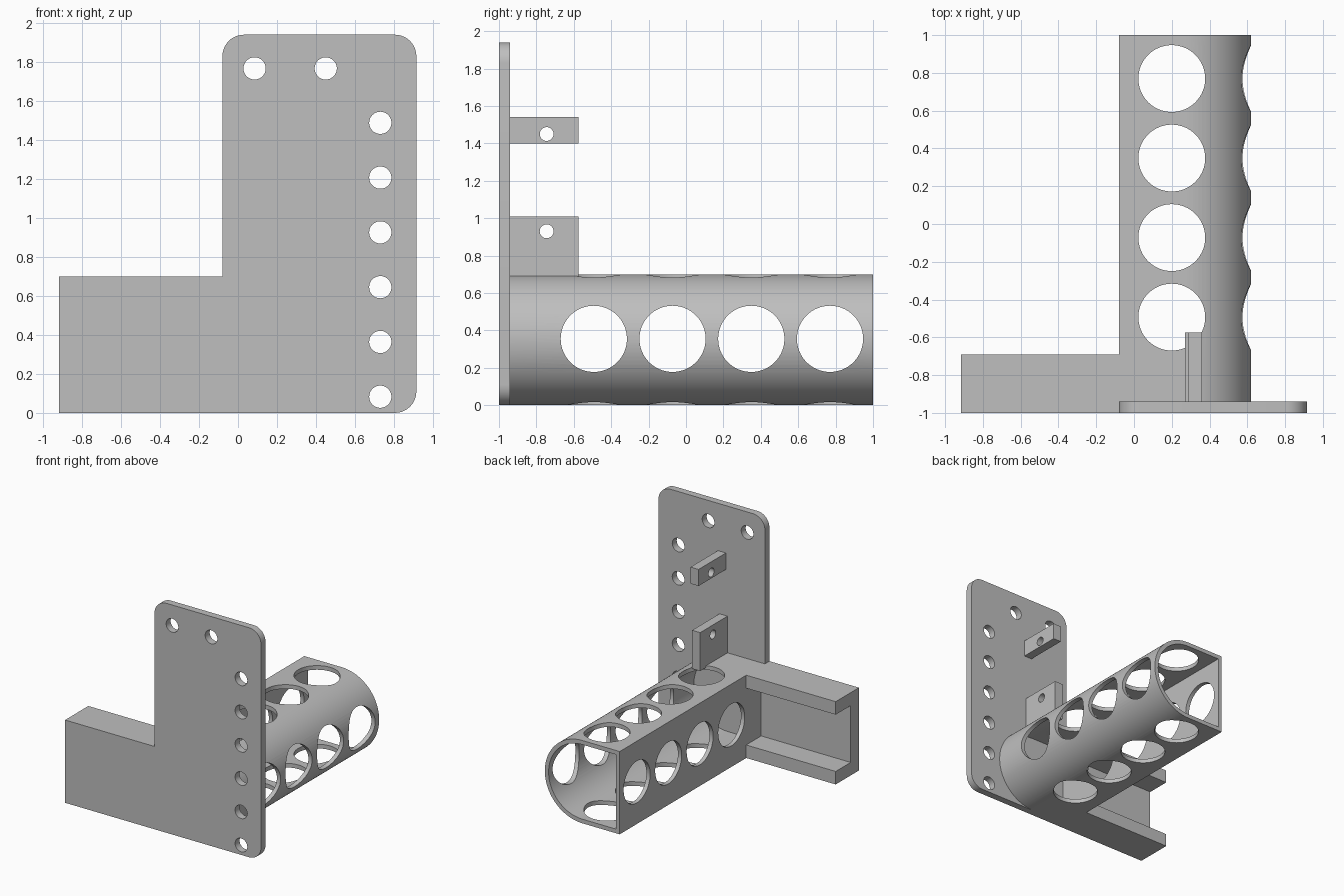
import bpy, bmesh
from math import sin, cos, pi, radians

cube = bpy.data.objects.get("Cube")
if cube:
    bpy.data.objects.remove(cube, do_unlink=True)

grey = bpy.data.materials.new("plain grey")
grey.use_nodes = True
grey.diffuse_color = (0.52, 0.52, 0.52, 1)
grey.node_tree.nodes["Principled BSDF"].inputs["Base Color"].default_value = grey.diffuse_color


def arc(cx, cy, r, start, end, steps):
    """Points on an arc, angles in degrees, both ends included."""
    angles = [radians(start + (end - start) * i / steps) for i in range(steps + 1)]
    return [(cx + r * cos(a), cy + r * sin(a)) for a in angles]


def circle(cx, cy, r, steps=48):
    return arc(cx, cy, r, 0, 360, steps)[:-1]


def prism(name, outlines, axis, lo, hi):
    """Extrude one or more closed outlines along an axis."""
    place = {"x": lambda u, v, w: (w, u, v),
             "y": lambda u, v, w: (u, w, v),
             "z": lambda u, v, w: (u, v, w)}[axis]
    bm = bmesh.new()
    for pts in outlines:
        a = [bm.verts.new(place(u, v, lo)) for u, v in pts]
        b = [bm.verts.new(place(u, v, hi)) for u, v in pts]
        bm.faces.new(a)
        bm.faces.new(b[::-1])
        for i in range(len(a)):
            j = (i + 1) % len(a)
            bm.faces.new((a[j], a[i], b[i], b[j]))
    bmesh.ops.recalc_face_normals(bm, faces=bm.faces)
    mesh = bpy.data.meshes.new(name)
    bm.to_mesh(mesh)
    bm.free()
    mesh.materials.append(grey)
    obj = bpy.data.objects.new(name, mesh)
    bpy.context.collection.objects.link(obj)
    return obj


def cut(obj, *cutters):
    """Subtract the cutters, then delete them."""
    bpy.context.view_layer.objects.active = obj
    for cutter in cutters:
        cutter.hide_render = True
        mod = obj.modifiers.new("cut", "BOOLEAN")
        mod.operation, mod.solver, mod.object = "DIFFERENCE", "EXACT", cutter
        bpy.ops.object.modifier_apply(modifier=mod.name)
        bpy.data.objects.remove(cutter, do_unlink=True)


def rect(u0, u1, v0, v1):
    return [(u0, v0), (u1, v0), (u1, v1), (u0, v1)]


# Mounting plate with three rounded corners and a row of bolt holes
LEFT, RIGHT, TOP, R = -0.08, 0.915, 1.94, 0.11
outline = ([(LEFT, 0)] + arc(RIGHT - R, R, R, -90, 0, 10)
           + arc(RIGHT - R, TOP - R, R, 0, 90, 10)
           + arc(LEFT + R, TOP - R, R, 90, 180, 10))
plate = prism("mounting_plate", [outline], "y", -1, -0.94)
bolts = [(0.73, 0.083 + 0.281 * i) for i in range(6)] + [(0.085, 1.767), (0.45, 1.767)]
cut(plate, prism("bolt_cutter", [circle(x, z, 0.057) for x, z in bolts], "y", -1.2, -0.8))

# Side arm: a channel open to the back
web, flange, height = -0.89, 0.11, 0.70
arm = prism("side_arm", [[(-1, 0), (-0.69, 0), (-0.69, flange), (web, flange),
                          (web, height - flange), (-0.69, height - flange),
                          (-0.69, height), (-1, height)]], "x", -0.917, LEFT)


# Tube: flat on one side, half round on the other
def d_shape(wall):
    r = 0.35 - wall
    return arc(0.27, 0.35, r, -90, 90, 48) + [(LEFT + wall, 0.35 + r), (LEFT + wall, 0.35 - r)]


tube = prism("perforated_tube", [d_shape(0)], "y", -0.94, 1)
rows = [-0.493 + 0.421 * i for i in range(4)]
cut(tube,
    prism("bore_cutter", [d_shape(0.035)], "y", -0.9401, 1.2),
    prism("upright_hole_cutter", [circle(0.2, y, 0.177, 64) for y in rows], "z", -0.2, 0.9),
    prism("cross_hole_cutter", [circle(y, 0.355, 0.177, 64) for y in rows], "x", -0.3, 0.9))

# Two drilled tabs on the back of the plate
for name, x0, x1, z0, z1, hole in (("upper_tab", 0.285, 0.36, 1.40, 1.54, 1.45),
                                   ("lower_tab", 0.27, 0.345, 0.685, 1.01, 0.93)):
    tab = prism(name, [rect(-0.94, -0.575, z0, z1)], "x", x0, x1)
    cut(tab, prism("pin_cutter", [circle(-0.745, hole, 0.037, 32)], "x", 0.1, 0.6))

# Smooth the round faces and keep the corners sharp
for obj in bpy.context.collection.objects:
    if obj.type == "MESH":
        bpy.ops.object.select_all(action="DESELECT")
        obj.select_set(True)
        bpy.context.view_layer.objects.active = obj
        bpy.ops.object.shade_smooth_by_angle(angle=radians(30))
